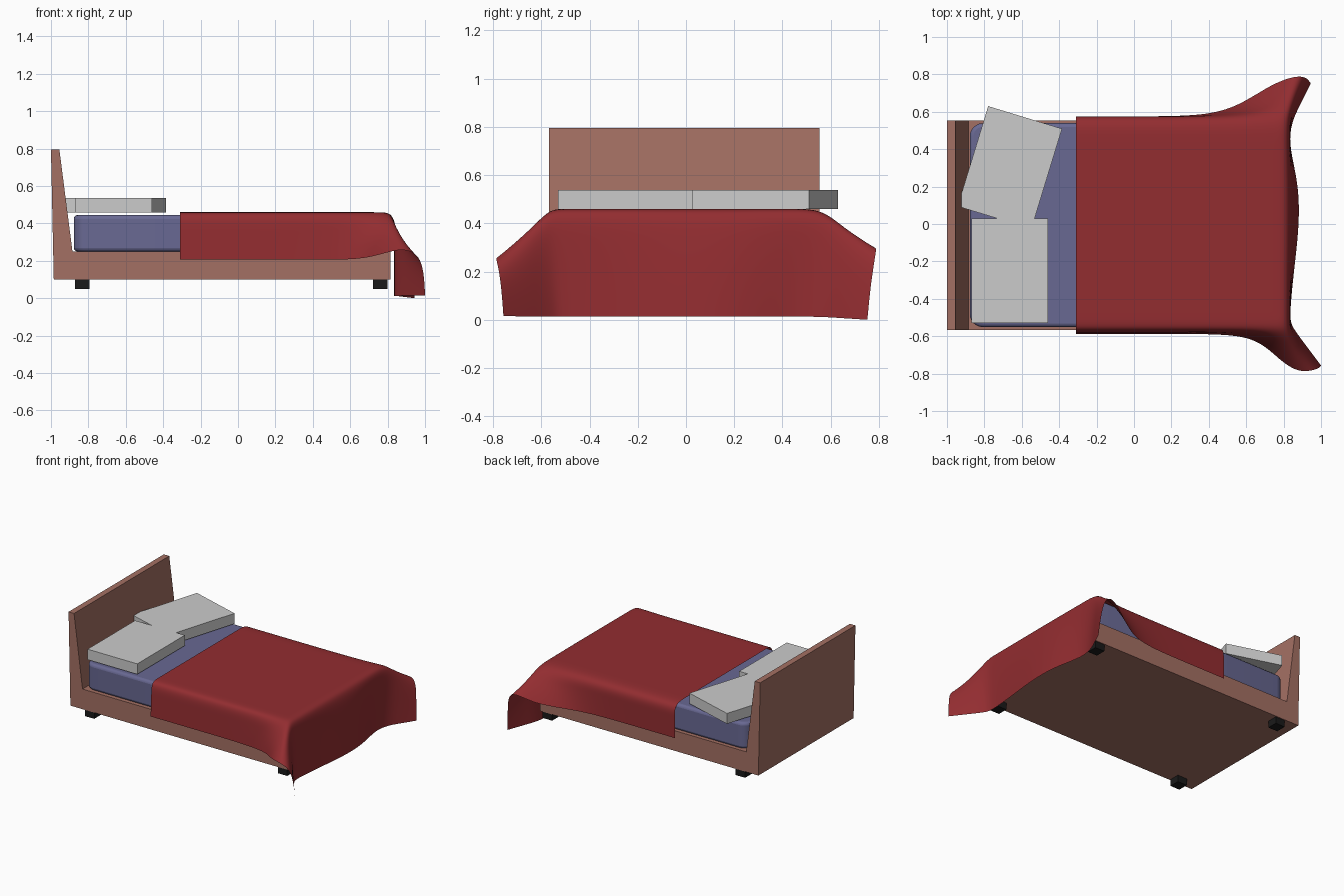
import bpy, bmesh, math
from mathutils import Vector, Matrix

if "Cube" in bpy.data.objects:
    bpy.data.objects.remove(bpy.data.objects["Cube"])


def material(name, rgb):
    m = bpy.data.materials.new(name)
    m.diffuse_color = (*rgb, 1)
    m.use_nodes = True
    m.node_tree.nodes["Principled BSDF"].inputs["Base Color"].default_value = m.diffuse_color
    return m


WOOD = material("wood", (0.37, 0.16, 0.125))
BLACK = material("black", (0.01, 0.01, 0.01))
BLUE = material("blue_fabric", (0.14, 0.14, 0.29))
RED = material("red_fabric", (0.29, 0.026, 0.03))


def finish(name, bm, mat=None):
    bmesh.ops.recalc_face_normals(bm, faces=bm.faces)
    me = bpy.data.meshes.new(name)
    bm.to_mesh(me)
    bm.free()
    ob = bpy.data.objects.new(name, me)
    bpy.context.collection.objects.link(ob)
    if mat:
        me.materials.append(mat)
    return ob


def box_bm(size, centre, angle=0):
    bm = bmesh.new()
    bmesh.ops.create_cube(bm, size=1, matrix=Matrix.Translation(centre)
                          @ Matrix.Rotation(angle, 4, 'Z') @ Matrix.Diagonal((*size, 1)))
    return bm


def smooth(ob, angle):
    bpy.ops.object.select_all(action='DESELECT')
    ob.select_set(True)
    bpy.context.view_layer.objects.active = ob
    bpy.ops.object.shade_smooth_by_angle(angle=math.radians(angle))


# Base and leaning headboard: one side profile extruded across the width
profile = [(-0.985, 0.10), (0.815, 0.10), (0.815, 0.25),
           (-0.885, 0.25), (-0.955, 0.795), (-1.0, 0.795)]
bm = bmesh.new()
face = bm.faces.new([bm.verts.new((x, -0.568, z)) for x, z in profile])
ext = bmesh.ops.extrude_face_region(bm, geom=[face])
bmesh.ops.translate(bm, vec=(0, 1.122, 0),
                    verts=[v for v in ext["geom"] if isinstance(v, bmesh.types.BMVert)])
finish("bed_frame", bm, WOOD)

# Feet
for x, end in ((-0.832, "head"), (0.76, "tail")):
    for y, side in ((-0.522, "front"), (0.508, "back")):
        finish(f"{end}_{side}_foot", box_bm((0.078, 0.078, 0.055), (x, y, 0.0775)), BLACK)

# Mattress: rounded corners in plan, then softened rims
bm = box_bm((1.68, 1.09, 0.195), (-0.038, -0.006, 0.3475))
upright = [e for e in bm.edges if abs(e.verts[0].co.z - e.verts[1].co.z) > 0.1]
bmesh.ops.bevel(bm, geom=upright, offset=0.07, segments=6, profile=0.5, affect='EDGES')
mattress = finish("mattress", bm, BLUE)
bev = mattress.modifiers.new("rim", 'BEVEL')
bev.width, bev.segments = 0.02, 3
smooth(mattress, 50)

# Pillows
finish("straight_pillow", box_bm((0.41, 0.56, 0.078), (-0.665, -0.25, 0.498)))
finish("turned_pillow", box_bm((0.413, 0.56, 0.078), (-0.664, 0.302, 0.498),
                               math.radians(-17)))

# Blanket: rows run from the head end over the foot edge and down
spine = [(-0.31, 0.46), (0.05, 0.46), (0.40, 0.46), (0.62, 0.46), (0.76, 0.46),
         (0.83, 0.458), (0.835, 0.34), (0.835, 0.17), (0.835, 0.013)]
hang = [0, 0, 0, 0, 0, 0, 0.35, 0.75, 1]
waves = [(-0.5, -0.005), (-0.25, 0.02), (0, 0.05), (0.22, 0.045), (0.43, -0.01)]
edge_y = [0.575, 0.575, 0.575, 0.575, 0.572, 0.565, 0.57, 0.56, 0.55]
hems = {
    -1: [(-0.31, 0.587, 0.207), (0.05, 0.587, 0.207), (0.40, 0.587, 0.207),
         (0.65, 0.60, 0.205), (0.78, 0.73, 0.24), (0.88, 0.795, 0.268),
         (0.97, 0.78, 0.235), (0.995, 0.765, 0.13), (1.0, 0.757, 0.015)],
    1: [(-0.31, 0.575, 0.207), (0.05, 0.575, 0.207), (0.38, 0.578, 0.207),
        (0.56, 0.63, 0.215), (0.73, 0.745, 0.25), (0.86, 0.793, 0.315),
        (0.92, 0.785, 0.27), (0.935, 0.765, 0.14), (0.945, 0.752, 0.0)],
}
bm = bmesh.new()
grid = []
for r, (x, z) in enumerate(spine):
    centre = [Vector((x + dx * hang[r], y, z)) for y, dx in waves]
    flaps = {}
    for s in (-1, 1):
        edge = Vector((x + 0.01 * hang[r], s * edge_y[r], z))
        hx, hy, hz = hems[s][r]
        hem = Vector((hx, s * hy, hz))
        flaps[s] = [edge, edge.lerp(hem, 0.4), edge.lerp(hem, 0.75), hem]
    row = flaps[-1][::-1] + centre + flaps[1]
    grid.append([bm.verts.new(p) for p in row])
for a, b in zip(grid, grid[1:]):
    for i in range(len(a) - 1):
        bm.faces.new((a[i], b[i], b[i + 1], a[i + 1]))
blanket = finish("blanket", bm, RED)
sub = blanket.modifiers.new("drape", 'SUBSURF')
sub.levels = sub.render_levels = 3
sub.boundary_smooth = 'PRESERVE_CORNERS'
for p in blanket.data.polygons:
    p.use_smooth = True
